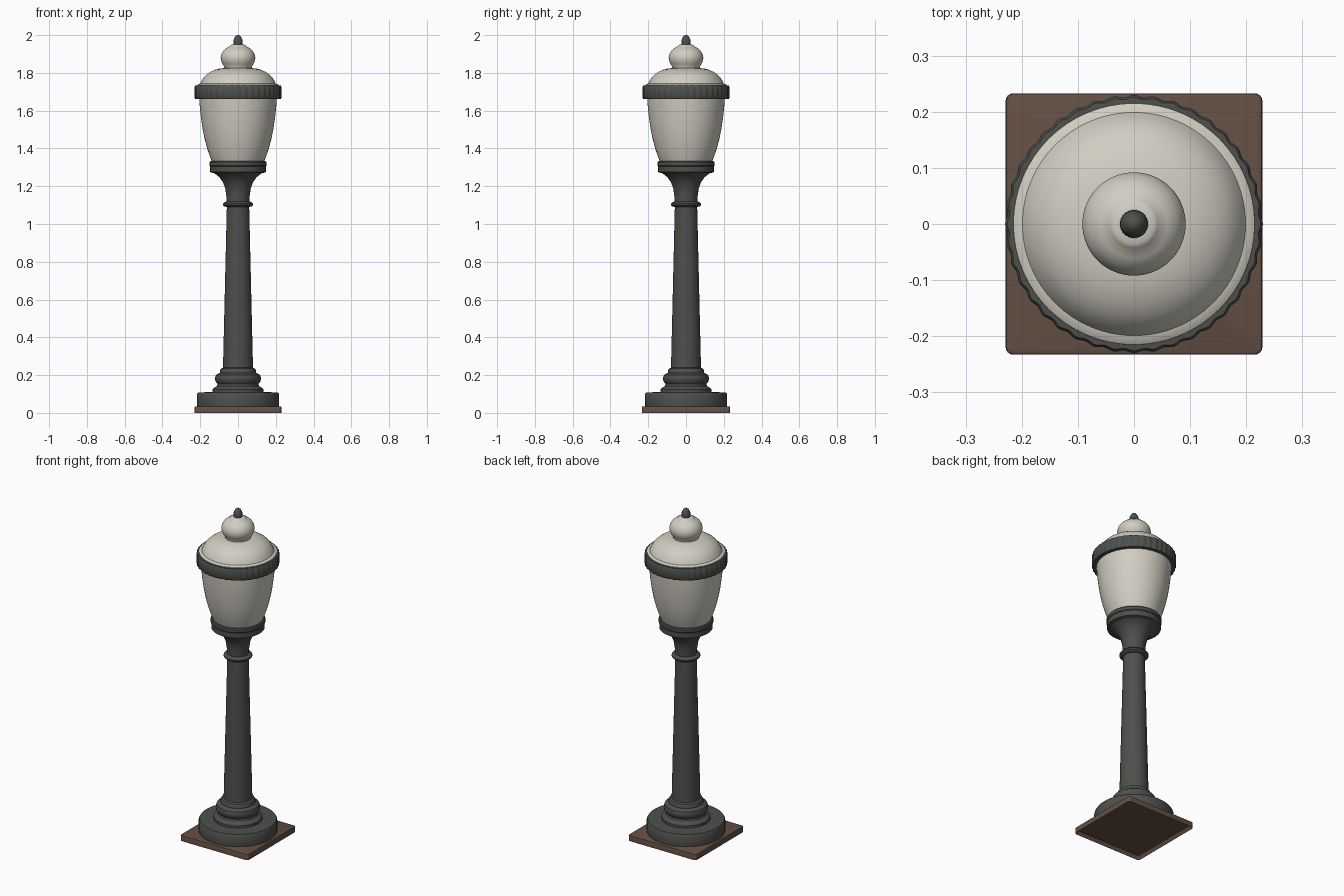
import bpy, bmesh, math

if "Cube" in bpy.data.objects:
    bpy.data.objects.remove(bpy.data.objects["Cube"])


def material(name, rgb):
    m = bpy.data.materials.new(name)
    m.diffuse_color = (*rgb, 1)
    m.use_nodes = True
    m.node_tree.nodes["Principled BSDF"].inputs["Base Color"].default_value = m.diffuse_color
    return m


IRON = material("dark iron", (0.075, 0.08, 0.072))
GLASS = material("cream glass", (0.64, 0.61, 0.54))
BROWN = material("brown slab", (0.125, 0.078, 0.056))


def finish(name, bm, mat, angle=35):
    bmesh.ops.recalc_face_normals(bm, faces=bm.faces)
    me = bpy.data.meshes.new(name)
    bm.to_mesh(me)
    bm.free()
    me.materials.append(mat)
    ob = bpy.data.objects.new(name, me)
    bpy.context.collection.objects.link(ob)
    bpy.ops.object.select_all(action='DESELECT')
    ob.select_set(True)
    bpy.context.view_layer.objects.active = ob
    bpy.ops.object.shade_smooth_by_angle(angle=math.radians(angle))
    return ob


def lathe(name, profile, mat, n=64, ribs=0, depth=0.0):
    """Spin (radius, z) points round the z axis, closed by caps; ribs ripple the radius."""
    bm = bmesh.new()
    rings = []
    for r, z in profile:
        ring = []
        for i in range(n):
            a = 2 * math.pi * i / n
            q = r + depth * math.cos(ribs * a)
            ring.append(bm.verts.new((q * math.cos(a), q * math.sin(a), z)))
        rings.append(ring)
    for lo, hi in zip(rings, rings[1:]):
        for i in range(n):
            j = (i + 1) % n
            bm.faces.new((lo[i], lo[j], hi[j], hi[i]))
    bm.faces.new(rings[0])
    bm.faces.new(rings[-1])
    return finish(name, bm, mat)


# Square slab with rounded edges and a hollow underside
bm = bmesh.new()
bmesh.ops.create_cube(bm, size=1)
for v in bm.verts:
    v.co = (v.co.x * 0.458, v.co.y * 0.466, (v.co.z + 0.5) * 0.035)
bmesh.ops.bevel(bm, geom=[e for e in bm.edges if abs(e.verts[0].co.z - e.verts[1].co.z) > 0.01],
                offset=0.014, segments=4, profile=0.5, affect='EDGES')
bmesh.ops.bevel(bm, geom=[e for e in bm.edges if all(v.co.z > 0.034 for v in e.verts)],
                offset=0.005, segments=2, profile=0.5, affect='EDGES')
bm.normal_update()
under = [f for f in bm.faces if f.normal.z < -0.9]
bmesh.ops.inset_region(bm, faces=under, thickness=0.012)
for v in {v for f in under for v in f.verts}:
    v.co.z += 0.02
finish("base_slab", bm, BROWN)

# Round plinth and stepped mouldings
lathe("plinth", [(0.215, 0.03), (0.217, 0.04), (0.217, 0.1), (0.212, 0.108), (0.1, 0.112)], IRON)
lathe("foot_moulding", [(0.135, 0.105), (0.135, 0.125), (0.126, 0.133), (0.112, 0.142),
                        (0.108, 0.152), (0.114, 0.16), (0.121, 0.172), (0.122, 0.185),
                        (0.117, 0.2), (0.105, 0.208), (0.096, 0.212), (0.096, 0.222),
                        (0.09, 0.234), (0.078, 0.24)], IRON)

# Tapered shaft, neck ring and flared head
lathe("shaft", [(0.08, 0.2), (0.078, 0.3), (0.059, 1.1)], IRON)
lathe("neck_ring", [(0.058, 1.09), (0.072, 1.093), (0.079, 1.1), (0.079, 1.108),
                    (0.072, 1.116), (0.058, 1.12)], IRON)
lathe("flared_head", [(0.06, 1.1), (0.062, 1.15), (0.068, 1.19), (0.08, 1.222),
                      (0.098, 1.247), (0.12, 1.265), (0.14, 1.277)], IRON)
lathe("lower_collar", [(0.135, 1.27), (0.147, 1.274), (0.147, 1.305), (0.151, 1.31),
                       (0.151, 1.327), (0.146, 1.333), (0.13, 1.333)], IRON)

# Glass globe
lathe("globe", [(0.136, 1.325), (0.15, 1.36), (0.165, 1.405), (0.179, 1.46), (0.19, 1.52),
                (0.198, 1.58), (0.204, 1.64), (0.206, 1.68)], GLASS)

# Ribbed band between globe and dome
lathe("ribbed_band", [(0.195, 1.66), (0.224, 1.662), (0.228, 1.668), (0.228, 1.727),
                      (0.224, 1.733), (0.2, 1.735)], IRON, n=240, ribs=40, depth=0.002)

# Dome lid and knob
lathe("dome", [(0.216, 1.725), (0.215, 1.737), (0.207, 1.742), (0.199, 1.744), (0.193, 1.757),
               (0.182, 1.775), (0.166, 1.792), (0.145, 1.806), (0.12, 1.817), (0.095, 1.823),
               (0.07, 1.826)], GLASS)
lathe("knob", [(0.072, 1.82), (0.074, 1.835), (0.083, 1.848), (0.09, 1.865), (0.092, 1.882),
               (0.088, 1.9), (0.077, 1.918), (0.061, 1.932), (0.047, 1.938), (0.043, 1.944),
               (0.035, 1.949), (0.02, 1.95)], GLASS)

# Finial
lathe("finial", [(0.022, 1.94), (0.025, 1.955), (0.024, 1.972), (0.018, 1.988),
                 (0.01, 1.997), (0.003, 2.0)], IRON, n=32)
